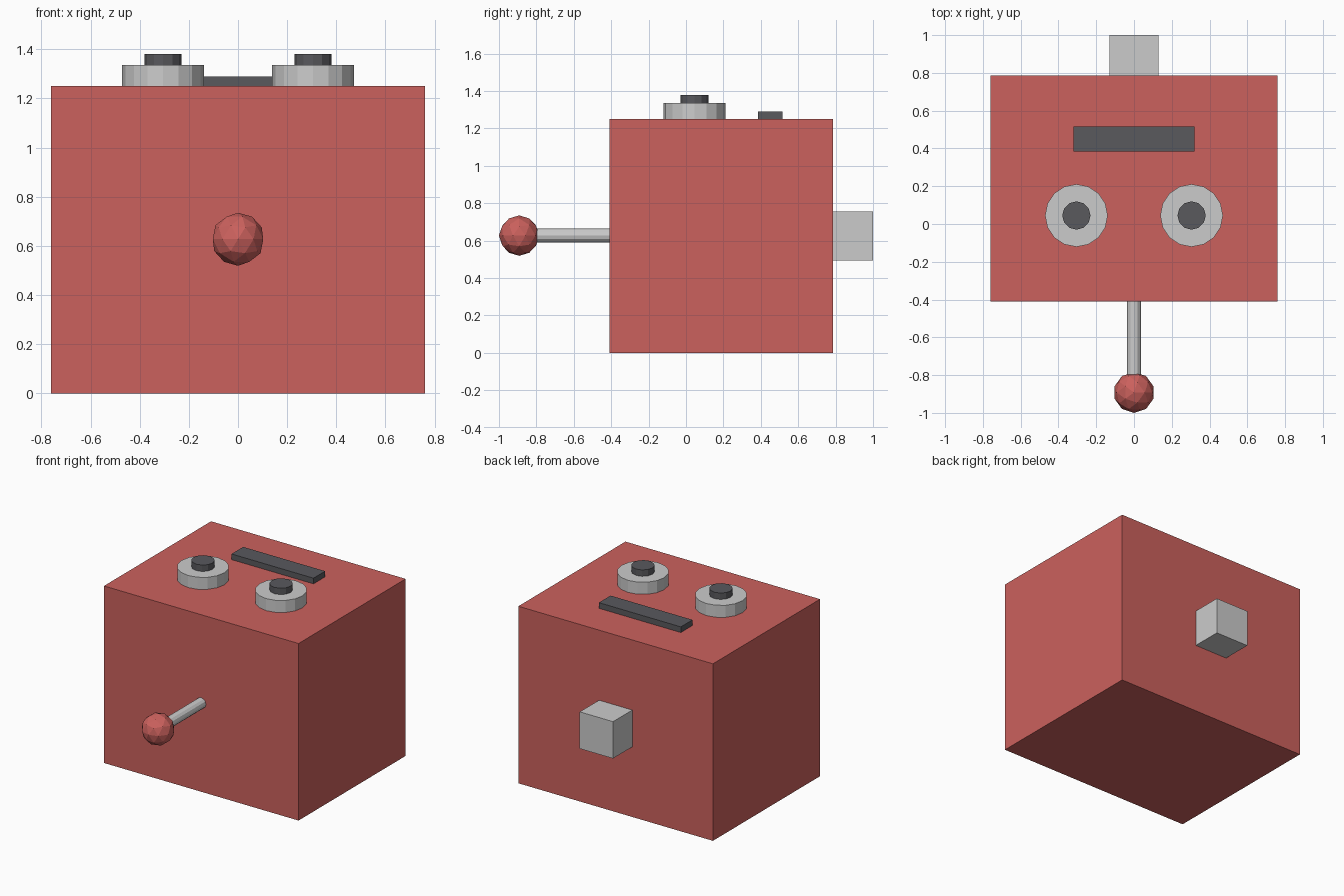
import bpy
from math import pi

if "Cube" in bpy.data.objects:
    bpy.data.objects.remove(bpy.data.objects["Cube"])


def material(name, rgb):
    m = bpy.data.materials.new(name)
    m.diffuse_color = (*rgb, 1)
    m.use_nodes = True
    m.node_tree.nodes["Principled BSDF"].inputs["Base Color"].default_value = m.diffuse_color
    return m


RED = material("red_paint", (0.60, 0.12, 0.11))
DARK = material("dark_plastic", (0.10, 0.10, 0.11))
LIGHT = material("off_white", (0.83, 0.83, 0.81))


def finish(name, mat):
    o = bpy.context.object
    o.name = name
    if mat:
        o.data.materials.append(mat)
    return o


def box(name, lo, hi, mat=None):
    bpy.ops.mesh.primitive_cube_add(
        size=1, location=[(a + b) / 2 for a, b in zip(lo, hi)])
    o = finish(name, mat)
    o.scale = [b - a for a, b in zip(lo, hi)]
    bpy.ops.object.transform_apply(location=False, rotation=False, scale=True)
    return o


def cylinder(name, sides, radius, length, loc, mat=None, rot=(0, 0, 0)):
    bpy.ops.mesh.primitive_cylinder_add(
        vertices=sides, radius=radius, depth=length, location=loc, rotation=rot)
    return finish(name, mat)


# Main body and the block on its back
box("body", (-0.76, -0.41, 0), (0.76, 0.785, 1.25), RED)
box("back_block", (-0.13, 0.78, 0.495), (0.13, 1.0, 0.755))

# Dark bar on the top face
box("top_bar", (-0.32, 0.385, 1.245), (0.32, 0.515, 1.29), DARK)

# Pair of round knobs with dark caps
for side, x in (("left", -0.305), ("right", 0.305)):
    cylinder(side + "_knob", 16, 0.166, 0.09, (x, 0.045, 1.29), LIGHT)
    cylinder(side + "_knob_cap", 12, 0.075, 0.05, (x, 0.045, 1.355), DARK)

# Lever with a faceted ball on the front
cylinder("lever_rod", 12, 0.037, 0.49, (0, -0.645, 0.627), None, (pi / 2, 0, 0))
bpy.ops.mesh.primitive_ico_sphere_add(
    subdivisions=2, radius=0.108, location=(0, -0.892, 0.627))
finish("lever_ball", RED)
